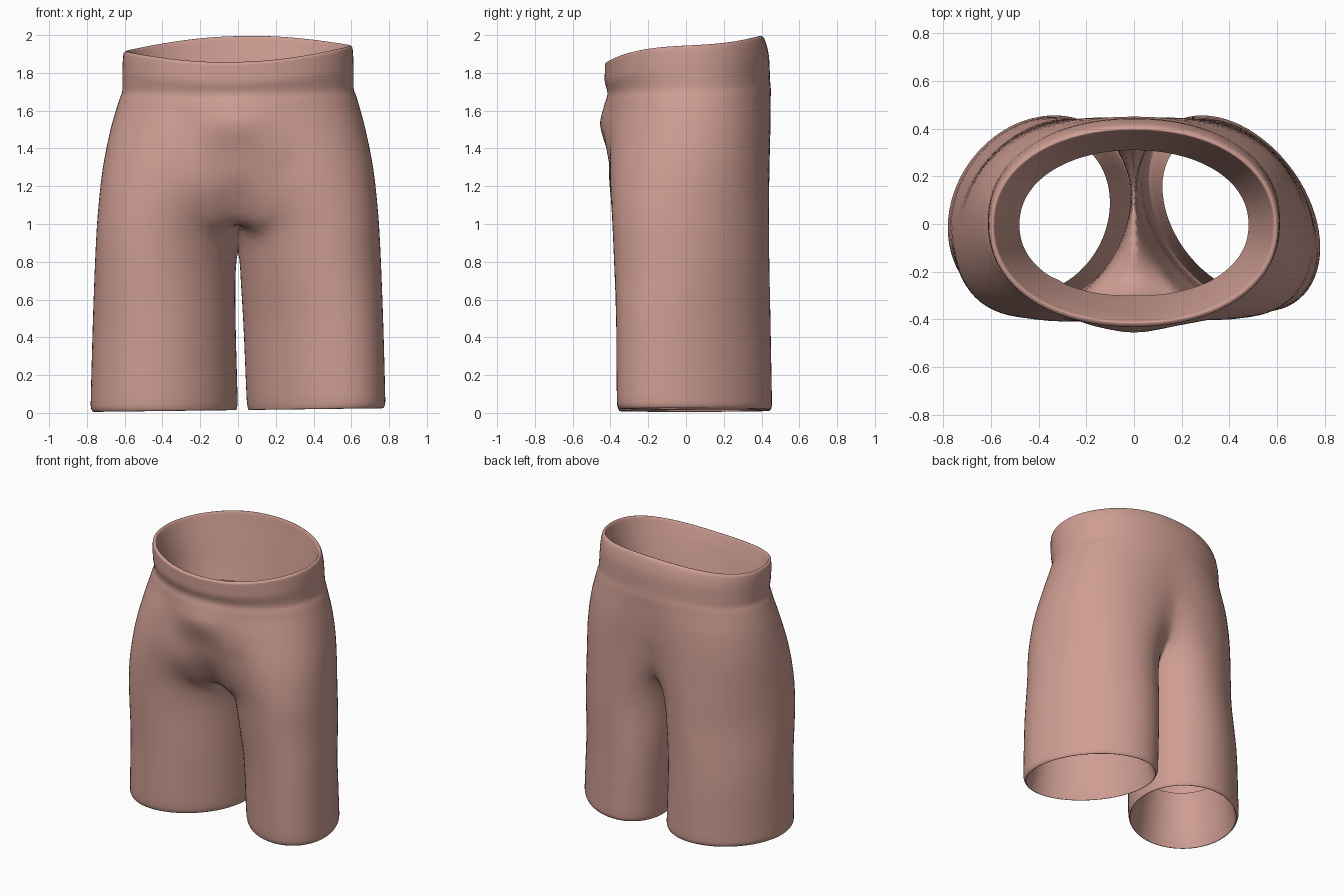
import bpy, bmesh, math

if "Cube" in bpy.data.objects:
    bpy.data.objects.remove(bpy.data.objects["Cube"])

# Half-garment profile, from inner leg hem, up the outside, over the waist and down the lining:
# z, outer x, inner x, front y, back y
ROWS = [
    (0.40, 0.70, 0.11, -0.29, 0.37),
    (0.06, 0.75, 0.05, -0.335, 0.425),
    (0.015, 0.765, 0.035, -0.35, 0.44),
    (0.05, 0.78, 0.025, -0.365, 0.455),
    (0.50, 0.768, 0.02, -0.37, 0.447),
    (0.90, 0.752, 0.0, -0.385, 0.44),
    (1.10, 0.738, -0.07, -0.395, 0.44),
    (1.30, 0.715, -0.22, -0.405, 0.442),
    (1.50, 0.675, -0.42, -0.41, 0.447),
    (1.65, 0.633, -0.60, -0.415, 0.45),
    (1.72, 0.612, -0.61, -0.41, 0.445),
    (1.82, 0.612, -0.61, -0.43, 0.44),
    (1.92, 0.605, -0.605, -0.43, 0.41),
    (1.93, 0.59, -0.59, -0.415, 0.395),
    (1.84, 0.56, -0.56, -0.385, 0.375),
    (1.50, 0.48, -0.48, -0.30, 0.31),
]
SIDES, STEPS = 72, 5


def smooth(t):
    t = min(1, max(0, t))
    return t * t * (3 - 2 * t)


def tangent(i, k):
    """Limited slope, so the profile curves without overshooting."""
    if i == 0 or i == len(ROWS) - 1:
        j = max(i, 1)
        return ROWS[j][k] - ROWS[j - 1][k]
    a, b = ROWS[i][k] - ROWS[i - 1][k], ROWS[i + 1][k] - ROWS[i][k]
    if a * b <= 0:
        return 0
    return math.copysign(min(2 * abs(a), 2 * abs(b), abs(a + b) / 2), a)


def sample(i, t):
    out = []
    for k in range(5):
        p, q = ROWS[i][k], ROWS[i + 1][k]
        out.append((2*t**3 - 3*t*t + 1) * p + (t**3 - 2*t*t + t) * tangent(i, k)
                   + (3*t*t - 2*t**3) * q + (t**3 - t*t) * tangent(i + 1, k))
    return out


def section(bm, row, side, turn):
    """One rounded ring; the legs are skewed towards the outer front, each side by its own amount."""
    z, outer, inner, front, back = row
    cx, rx, cy, ry = (outer + inner) / 2, (outer - inner) / 2, (front + back) / 2, (back - front) / 2
    skew = 0.25 * smooth((1.65 - z) / 0.75) + (turn - 0.25) * smooth((0.9 - z) / 0.5)
    power = 2.15 - 0.15 * smooth((1.4 - z) / 0.6)
    ring = []
    for s in range(SIDES):
        a = math.tau * s / SIDES
        c, d = math.cos(a), math.sin(a - skew)
        x = cx + rx * math.copysign(abs(c) ** (2 / power), c)
        y = cy + ry * math.copysign(abs(d) ** (2 / power), d)
        ring.append(bm.verts.new((side * x, y, z)))
    return ring


def bump(x, z, cx, cz, wx, wz):
    return math.exp(-((x - cx) / wx) ** 2 - ((z - cz) / wz) ** 2)


# Each half is one tube cut at the centre line; welding both forms the seat and crotch seam
bm = bmesh.new()
for side, turn in ((1, 0.36), (-1, 0.15)):
    rings = [section(bm, sample(i, s / STEPS), side, turn)
             for i in range(len(ROWS) - 1) for s in range(STEPS)]
    rings.append(section(bm, ROWS[-1], side, turn))
    faces = []
    for lo, hi in zip(rings, rings[1:]):
        for s in range(SIDES):
            n = (s + 1) % SIDES
            faces.append(bm.faces.new((lo[s], lo[n], hi[n], hi[s])))
    verts = {v for f in faces for v in f.verts}
    edges = {e for f in faces for e in f.edges}
    bmesh.ops.bisect_plane(bm, geom=list(verts) + list(edges) + faces, dist=1e-4,
                           plane_co=(0, 0, 0), plane_no=(side, 0, 0), clear_inner=True)
bmesh.ops.remove_doubles(bm, verts=[v for v in bm.verts if abs(v.co.x) < 1e-3], dist=0.001)

# Let the front of the crotch hang lower and further forward
for v in bm.verts:
    x, y, z = v.co
    if z < 1.47:
        front = smooth(-y / 0.25)
        v.co.z -= 0.15 * front * bump(x, z, 0, 1.14, 0.18, 0.17)
        v.co.y -= 0.03 * front * bump(x, z, 0, 1.12, 0.12, 0.12) * min(1, max(0, (y + 0.41) / 0.1))

# Soften the crotch seam and fill the front groove
seam = [v for v in bm.verts if abs(v.co.x) < 0.12 and 0.82 < v.co.z < 1.66
        and not v.is_boundary and (v.co.z < 1.47 or abs(v.co.y) > 0.38)]
for _ in range(12):
    bmesh.ops.smooth_vert(bm, verts=seam, factor=0.5, use_axis_x=True, use_axis_y=True, use_axis_z=True)
for v in bm.verts:
    x, y, z = v.co
    if y < -0.2 and (z < 1.47 or y < -0.36):
        v.co.y += (-0.402 - y) * 0.8 * bump(x, z, 0, 1.33, 0.17, 0.16)

# Front fullness and cloth folds, then the tilted waist and uneven legs
for v in bm.verts:
    x, y, z = v.co
    if y < -0.2 and not (z > 1.45 and y > -0.34 and abs(x) < 0.3):
        v.co.y -= (0.048 * bump(x, z, 0, 1.52, 0.17, 0.14)
                   + 0.012 * bump(x, z, -0.2, 1.2, 0.14, 0.12)
                   + 0.01 * bump(x, z, 0.2, 1.38, 0.1, 0.1)
                   - 0.015 * bump(x, z, -0.27, 1.5, 0.05, 0.14)
                   - 0.01 * bump(x, z, 0.27, 1.33, 0.07, 0.1))
    if z > 1.5:
        u = y / 0.41
        v.co.z += (0.07 * (0.3 * u + 0.7 * u ** 3) + 0.015 * x / 0.6) * (z - 1.5) / 0.43
    if z < 0.7:
        v.co.z += 0.01 * x / 0.78 * (1 - z / 0.7)
        v.co.x += 0.025 * (1 - z / 0.7) * max(0, 1 - abs(x) / 0.78)
bmesh.ops.recalc_face_normals(bm, faces=bm.faces[:])

mesh = bpy.data.meshes.new("shorts")
bm.to_mesh(mesh)
bm.free()
shorts = bpy.data.objects.new("shorts", mesh)
bpy.context.collection.objects.link(shorts)
cloth = bpy.data.materials.new("pink_cloth")
cloth.diffuse_color = (0.62, 0.34, 0.29, 1)
cloth.use_nodes = True
cloth.node_tree.nodes["Principled BSDF"].inputs["Base Color"].default_value = cloth.diffuse_color
mesh.materials.append(cloth)
for p in mesh.polygons:
    p.use_smooth = True
